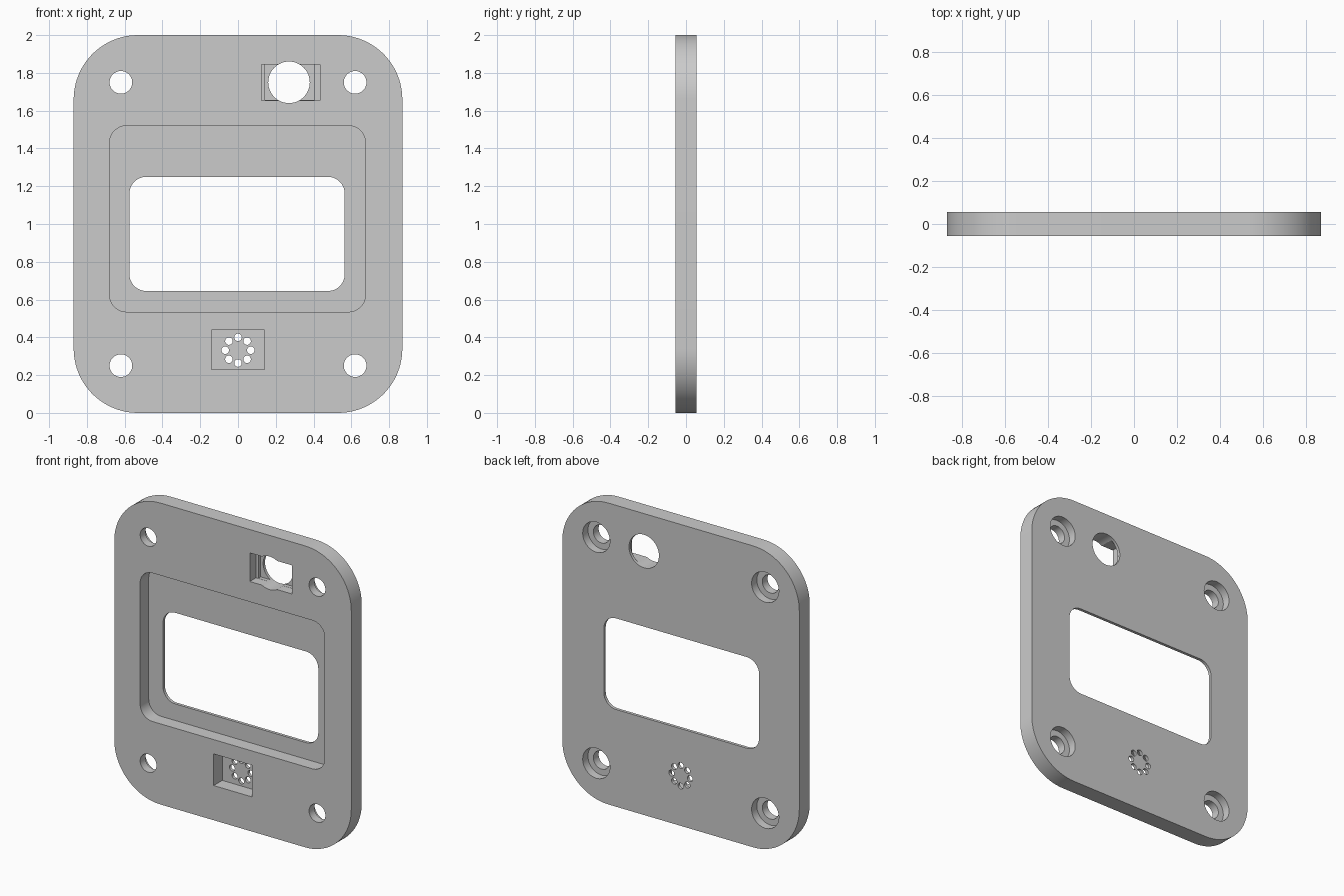
import bpy, bmesh, math

cube = bpy.data.objects.get("Cube")
if cube:
    bpy.data.objects.remove(cube)

grey = bpy.data.materials.new("plain grey")
grey.use_nodes = True
GREY = (0.6, 0.6, 0.6, 1)
grey.diffuse_color = GREY
grey.node_tree.nodes["Principled BSDF"].inputs["Base Color"].default_value = GREY

FRONT, BACK = -0.055, 0.055
FLOOR = 0.035          # depth of the pocket floors
OUT = 0.1              # cutters reach past the plate


def prism(name, outline, y0, y1):
    """Extrude an outline in the x-z plane from y0 to y1."""
    bm = bmesh.new()
    face = bm.faces.new([bm.verts.new((x, y0, z)) for x, z in outline])
    ext = bmesh.ops.extrude_face_region(bm, geom=[face])["geom"]
    bmesh.ops.translate(bm, vec=(0, y1 - y0, 0),
                        verts=[v for v in ext if isinstance(v, bmesh.types.BMVert)])
    bmesh.ops.recalc_face_normals(bm, faces=bm.faces)
    mesh = bpy.data.meshes.new(name)
    bm.to_mesh(mesh)
    bm.free()
    mesh.materials.append(grey)
    obj = bpy.data.objects.new(name, mesh)
    bpy.context.collection.objects.link(obj)
    return obj


def circle(x, z, r, n=48):
    return [(x + r * math.cos(math.tau * i / n), z + r * math.sin(math.tau * i / n))
            for i in range(n)]


def rounded(x0, x1, z0, z1, r=0, n=12):
    """Rectangle outline with rounded corners."""
    if not r:
        return [(x0, z0), (x1, z0), (x1, z1), (x0, z1)]
    centres = [(x1 - r, z1 - r), (x0 + r, z1 - r), (x0 + r, z0 + r), (x1 - r, z0 + r)]
    return [(cx + r * math.cos(math.pi / 2 * (q + i / n)),
             cz + r * math.sin(math.pi / 2 * (q + i / n)))
            for q, (cx, cz) in enumerate(centres) for i in range(n + 1)]


plate = prism("cover_plate", rounded(-0.87, 0.87, 0, 2, 0.34, 20), FRONT, BACK)


def cut(name, outline, y0=-OUT, y1=OUT):
    """Cut a prism out of the plate."""
    tool = prism(name, outline, y0, y1)
    tool.hide_render = True
    mod = plate.modifiers.new(name, 'BOOLEAN')
    mod.operation, mod.solver, mod.object = 'DIFFERENCE', 'EXACT', tool
    bpy.context.view_layer.objects.active = plate
    bpy.ops.object.modifier_apply(modifier=name)
    bpy.data.objects.remove(tool)


# Screen recess and window
cut("screen_recess", rounded(-0.68, 0.675, 0.535, 1.52, 0.09), -OUT, FLOOR)
cut("screen_window", rounded(-0.575, 0.565, 0.645, 1.25, 0.09))

# Stepped socket pocket with round opening
cut("socket_pocket", rounded(0.125, 0.435, 1.655, 1.845), -OUT, 0.01)
cut("socket_step", rounded(0.142, 0.405, 1.656, 1.844), -OUT, FLOOR)
cut("socket_opening", circle(0.27, 1.75, 0.11))

# Sounder pocket with a ring of small holes
cut("sounder_pocket", rounded(-0.14, 0.14, 0.23, 0.44), -OUT, FLOOR)
for i in range(8):
    a = math.tau * i / 8
    cut("sound_hole", circle(0.068 * math.cos(a), 0.332 + 0.068 * math.sin(a), 0.02, 20))

# Corner screw holes, counterbored from the back
for x in (-0.62, 0.62):
    for z in (0.25, 1.75):
        cut("screw_hole", circle(x, z, 0.06))
        cut("screw_counterbore", circle(x, z, 0.1), 0, OUT)

bpy.ops.object.select_all(action='DESELECT')
plate.select_set(True)
bpy.context.view_layer.objects.active = plate
bpy.ops.object.shade_smooth_by_angle(angle=math.radians(30))
